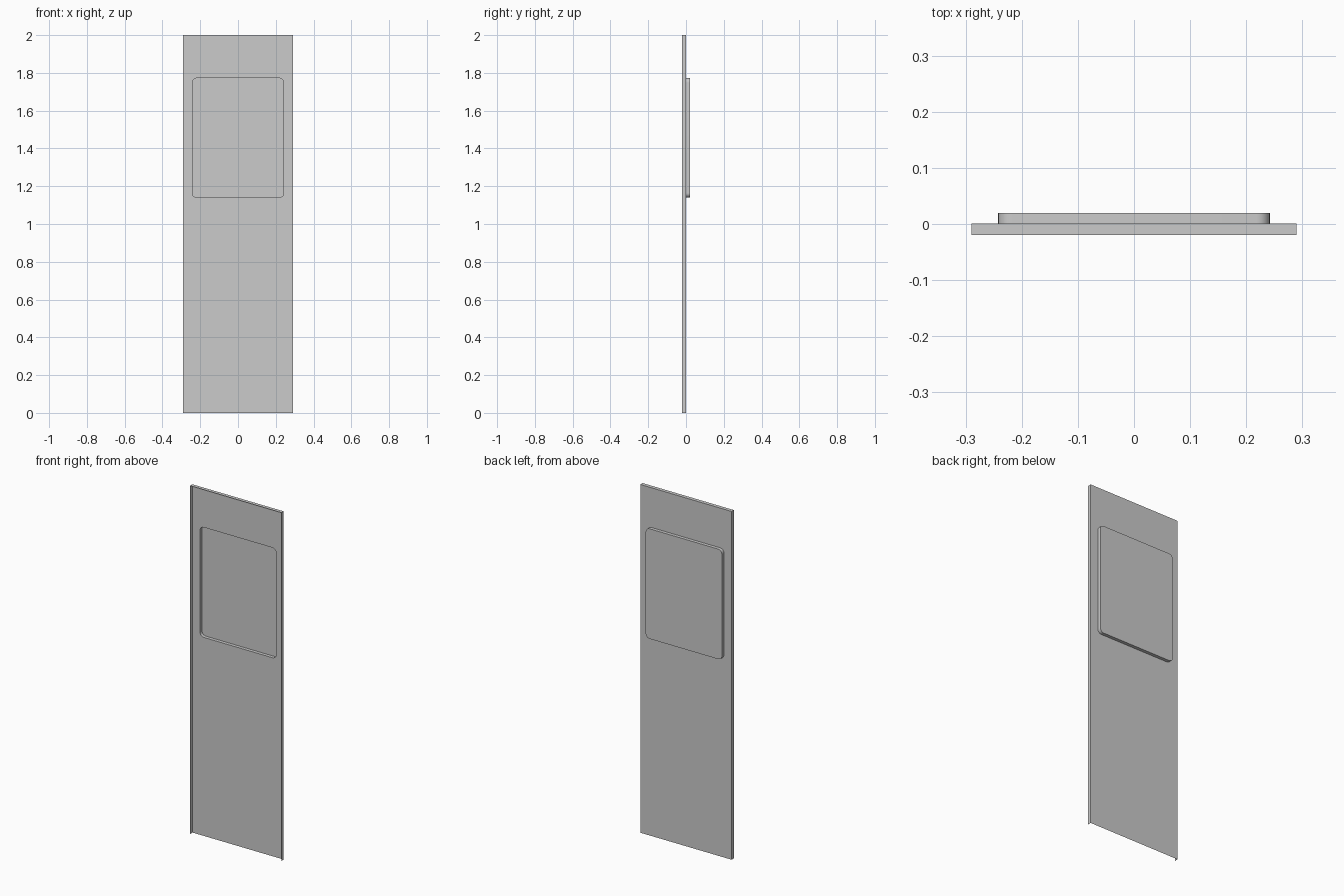
import bpy, bmesh, math

if "Cube" in bpy.data.objects:
    bpy.data.objects.remove(bpy.data.objects["Cube"])

W, H = 0.29, 2.0                    # half width, height
Y_FRONT, Y_SHEET, Y_BACK = -0.02, 0.001, 0.02
PW, PZ0, PZ1 = 0.242, 1.14, 1.772   # pocket half width, bottom, top
R, SEG = 0.024, 8                   # pocket corner radius and segments

bm = bmesh.new()

# Outer corners of the sheet, anticlockwise from bottom right
corners = [(W, 0), (W, H), (-W, H), (-W, 0)]
outer = [bm.verts.new((x, Y_SHEET, z)) for x, z in corners]
lip = [bm.verts.new((x, Y_FRONT, z)) for x, z in corners]


def corner_arcs(y):
    """Rounded rectangle as four arcs, anticlockwise from bottom right."""
    centres = [(PW - R, PZ0 + R), (PW - R, PZ1 - R), (-PW + R, PZ1 - R), (-PW + R, PZ0 + R)]
    arcs = []
    for k, (cx, cz) in enumerate(centres):
        angles = [math.pi / 2 * (k - 1 + i / SEG) for i in range(SEG + 1)]
        arcs.append([bm.verts.new((cx + R * math.cos(a), y, cz + R * math.sin(a))) for a in angles])
    return arcs


rim = corner_arcs(Y_SHEET)
floor = corner_arcs(Y_BACK)

# Flat sheet around the pocket opening
for k in range(4):
    n = (k + 1) % 4
    for a, b in zip(rim[k], rim[k][1:]):
        bm.faces.new((outer[k], a, b))
    bm.faces.new((outer[k], rim[k][-1], rim[n][0], outer[n]))

# Folded flanges on the right, top and left; the bottom stays open
for k in range(3):
    bm.faces.new((outer[k], outer[k + 1], lip[k + 1], lip[k]))

# Pocket walls and floor, pressed towards the back
rim_loop = sum(rim, [])
floor_loop = sum(floor, [])
for i in range(len(rim_loop)):
    j = (i + 1) % len(rim_loop)
    bm.faces.new((rim_loop[i], floor_loop[i], floor_loop[j], rim_loop[j]))
bm.faces.new(floor_loop)

bmesh.ops.recalc_face_normals(bm, faces=bm.faces)
bm.faces.ensure_lookup_table()
if bm.faces[-1].normal.y < 0:       # outside of the sheet faces the back
    bmesh.ops.reverse_faces(bm, faces=bm.faces)

mesh = bpy.data.meshes.new("door_panel")
bm.to_mesh(mesh)
bm.free()
panel = bpy.data.objects.new("door_panel", mesh)
bpy.context.collection.objects.link(panel)
bpy.context.view_layer.objects.active = panel
panel.select_set(True)
bpy.ops.object.shade_smooth_by_angle(angle=math.radians(30))
